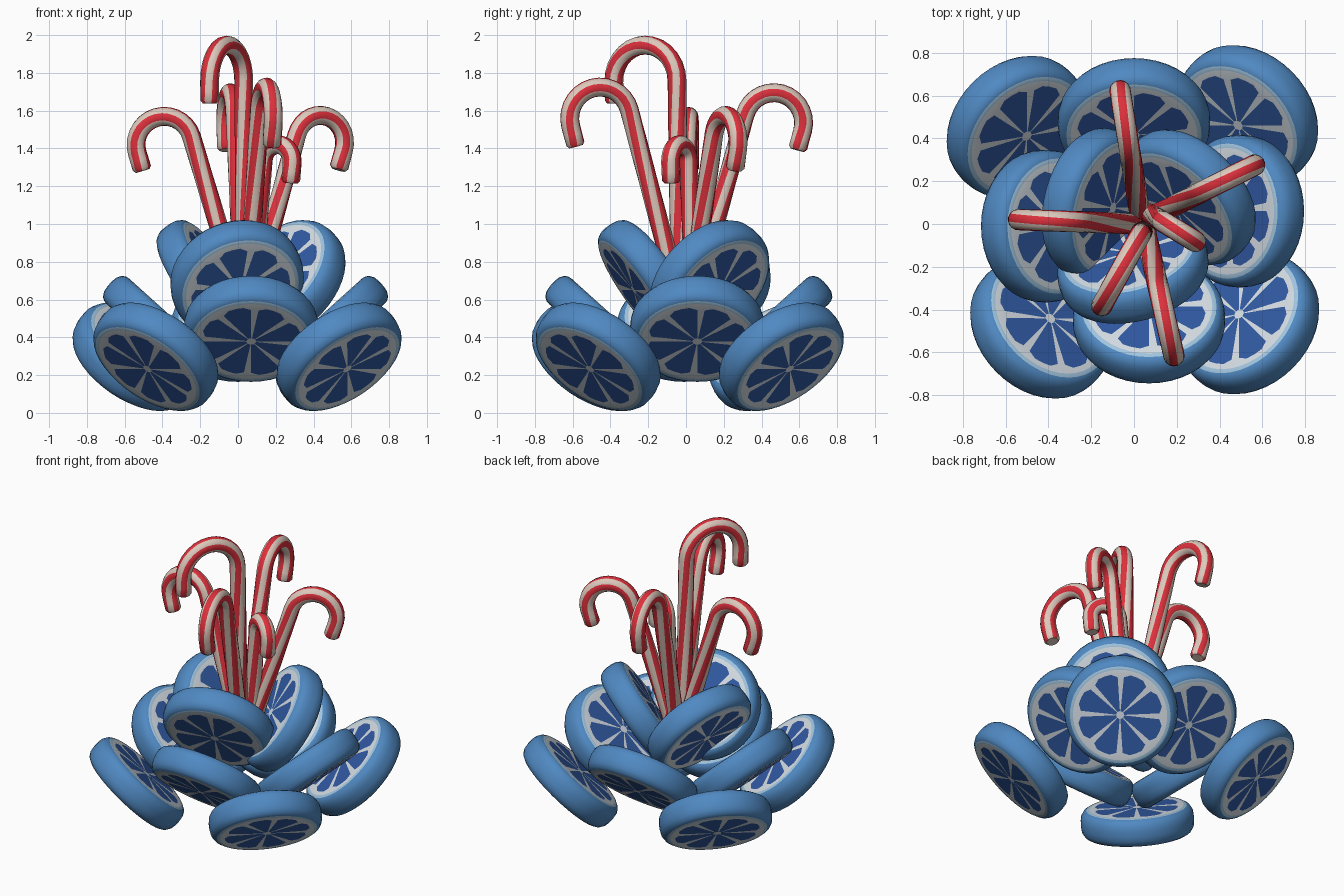
import bpy, bmesh, math
from mathutils import Vector, Matrix

if "Cube" in bpy.data.objects:
    bpy.data.objects.remove(bpy.data.objects["Cube"])


def material(name, rgb):
    m = bpy.data.materials.new(name)
    m.diffuse_color = (*rgb, 1)
    m.use_nodes = True
    m.node_tree.nodes["Principled BSDF"].inputs["Base Color"].default_value = m.diffuse_color
    return m


RIND = material("blue rind", (0.08, 0.25, 0.54))
PALE = material("pale blue edge", (0.36, 0.56, 0.74))
PITH = material("white pith", (0.66, 0.72, 0.77))
FLESH = material("dark blue flesh", (0.03, 0.10, 0.36))
RED = material("candy red", (0.72, 0.03, 0.045))
CREAM = material("candy white", (0.72, 0.58, 0.50))


def finish(bm, name, mats, angle):
    bmesh.ops.recalc_face_normals(bm, faces=bm.faces)
    me = bpy.data.meshes.new(name)
    bm.to_mesh(me)
    bm.free()
    for m in mats:
        me.materials.append(m)
    ob = bpy.data.objects.new(name, me)
    bpy.context.collection.objects.link(ob)
    bpy.context.view_layer.objects.active = ob
    ob.select_set(True)
    bpy.ops.object.shade_smooth_by_angle(angle=math.radians(angle))
    ob.select_set(False)
    return ob


# ---- citrus slice: revolved profile, flesh wedges set by column ----
WEDGES, COLS = 8, 5          # per wedge: 4 flesh columns + 1 spoke column
STEPS = [0, 9, 18, 27, 36]   # degrees inside one 45 degree wedge


def slice_mesh(name):
    bm = bmesh.new()
    # (radius, z) from the top centre ring over the rim to the bottom
    top = [(0.025, 0.09), (0.268, 0.09), (0.296, 0.09), (0.316, 0.087),
           (0.336, 0.075), (0.351, 0.05), (0.356, 0.018)]
    prof = top + [(r, -z) for r, z in reversed(top)]
    mat = [3, 2, 1, 0, 0, 0, 0, 0, 0, 0, 1, 2, 3]
    rings = []
    for i, (r, z) in enumerate(prof):
        ring = []
        for w in range(WEDGES):
            for k, s in enumerate(STEPS):
                a = math.radians(w * 45 + s)
                rr = r
                if i in (1, len(prof) - 2) and k in (0, 4):
                    rr = r - 0.02      # rounded wedge corners
                ring.append(bm.verts.new((rr * math.cos(a), rr * math.sin(a), z)))
        rings.append(ring)
    n = len(rings[0])
    for i in range(len(rings) - 1):
        for j in range(n):
            k = (j + 1) % n
            f = bm.faces.new((rings[i][j], rings[i][k], rings[i + 1][k], rings[i + 1][j]))
            m = mat[i]
            if m == 3 and j % COLS == COLS - 1:
                m = 2                  # spoke
            f.material_index = m
    for ring in (rings[0], rings[-1]):  # white core
        bm.faces.new(ring).material_index = 2
    return finish(bm, name, [RIND, PALE, PITH, FLESH], 40)


def add_slice(name, pos, azimuth, down):
    ob = slice_mesh(name)
    a, d = math.radians(azimuth), math.radians(down)
    n = Vector((math.cos(a) * math.cos(d), math.sin(a) * math.cos(d), -math.sin(d)))
    ob.matrix_world = Matrix.Translation(pos) @ n.to_track_quat('Z', 'Y').to_matrix().to_4x4()


# bottom ring (corners), middle ring (sides), top ring of three
for i, (x, y) in enumerate([(0.535, -0.465), (0.53, 0.505), (-0.545, 0.455), (-0.435, -0.485)]):
    add_slice(f"bottom_slice_{i + 1}", (x, y, 0.297), -45 + 90 * i, 46)
for i, (x, y) in enumerate([(0.07, -0.445), (0.495, 0.06), (0.0, 0.475), (-0.415, -0.01)]):
    add_slice(f"middle_slice_{i + 1}", (x, y, 0.445), -90 + 90 * i, 48)
for i, (x, y) in enumerate([(-0.005, -0.205), (0.253, 0.125), (-0.17, 0.095)]):
    add_slice(f"top_slice_{i + 1}", (x, y, 0.70), -75 + 120 * i, 34)


# ---- candy canes: twisted tube along a shaft plus hook ----
SIDES, TUBE, TWIST = 16, 0.05, 1.2


def add_cane(name, base, centre, rho, tail):
    b, c = Vector(base), Vector(centre)
    out = Vector((c.x - b.x, c.y - b.y, 0))
    dr, dz = out.length, c.z - b.z
    out.normalize()
    up = Vector((0, 0, 1))
    side = out.cross(up)
    # lean so that the shaft meets the hook arc at a tangent
    t = math.atan2(dr, dz) - math.asin(rho / math.hypot(dr, dz))
    path = []
    start = c + rho * (-math.cos(t) * out + math.sin(t) * up)
    for i in range(14):
        path.append(b.lerp(start, i / 14))
    for i in range(15):
        a = math.pi - t - math.pi * i / 14
        path.append(c + rho * (math.cos(a) * out + math.sin(a) * up))
    back = -(math.sin(t) * out + math.cos(t) * up)
    last = path[-1]
    path += [last + back * tail * 0.5, last + back * tail]
    bm = bmesh.new()
    # twist is measured from the crown, where a red stripe lies on top
    rings, s = [], -(start - b).length - rho * math.pi / 2
    phase = -math.pi / 8

    def ring(p, d, r, s):
        u = side.cross(d).normalized()
        return [bm.verts.new(p + r * (math.cos(q) * u + math.sin(q) * side))
                for q in (2 * math.pi * j / SIDES + phase + s * TWIST for j in range(SIDES))]

    for i, p in enumerate(path):
        d = (path[min(i + 1, len(path) - 1)] - path[max(i - 1, 0)]).normalized()
        if i:
            s += (p - path[i - 1]).length
        rings.append(ring(p, d, TUBE, s))
    rings.append(ring(path[-1] + back * 0.015, back, TUBE * 0.75, s + 0.015))
    for r0, r1 in zip(rings, rings[1:]):
        for j in range(SIDES):
            k = (j + 1) % SIDES
            bm.faces.new((r0[j], r0[k], r1[k], r1[j])).material_index = 1 if j % 4 < 2 else 0
    for r in (rings[0], rings[-1]):
        bm.faces.new(r)
    finish(bm, name, [CREAM, RED], 50)


canes = [((0.03, 0.03, 0.55), (-0.04, 0.465, 1.535), 0.16, 0.09),
         ((0.06, 0.02, 0.55), (0.435, 0.21, 1.43), 0.145, 0.09),
         ((0.07, 0.05, 0.55), (0.21, -0.035, 1.33), 0.09, 0.09),
         ((0.05, -0.02, 0.55), (0.15, -0.455, 1.56), 0.165, 0.095),
         ((0.04, -0.03, 0.55), (-0.06, -0.215, 1.757), 0.19, 0.10),
         ((0.03, 0.0, 0.55), (-0.39, 0.015, 1.42), 0.15, 0.085)]
for i, args in enumerate(canes):
    add_cane(f"candy_cane_{i + 1}", *args)
